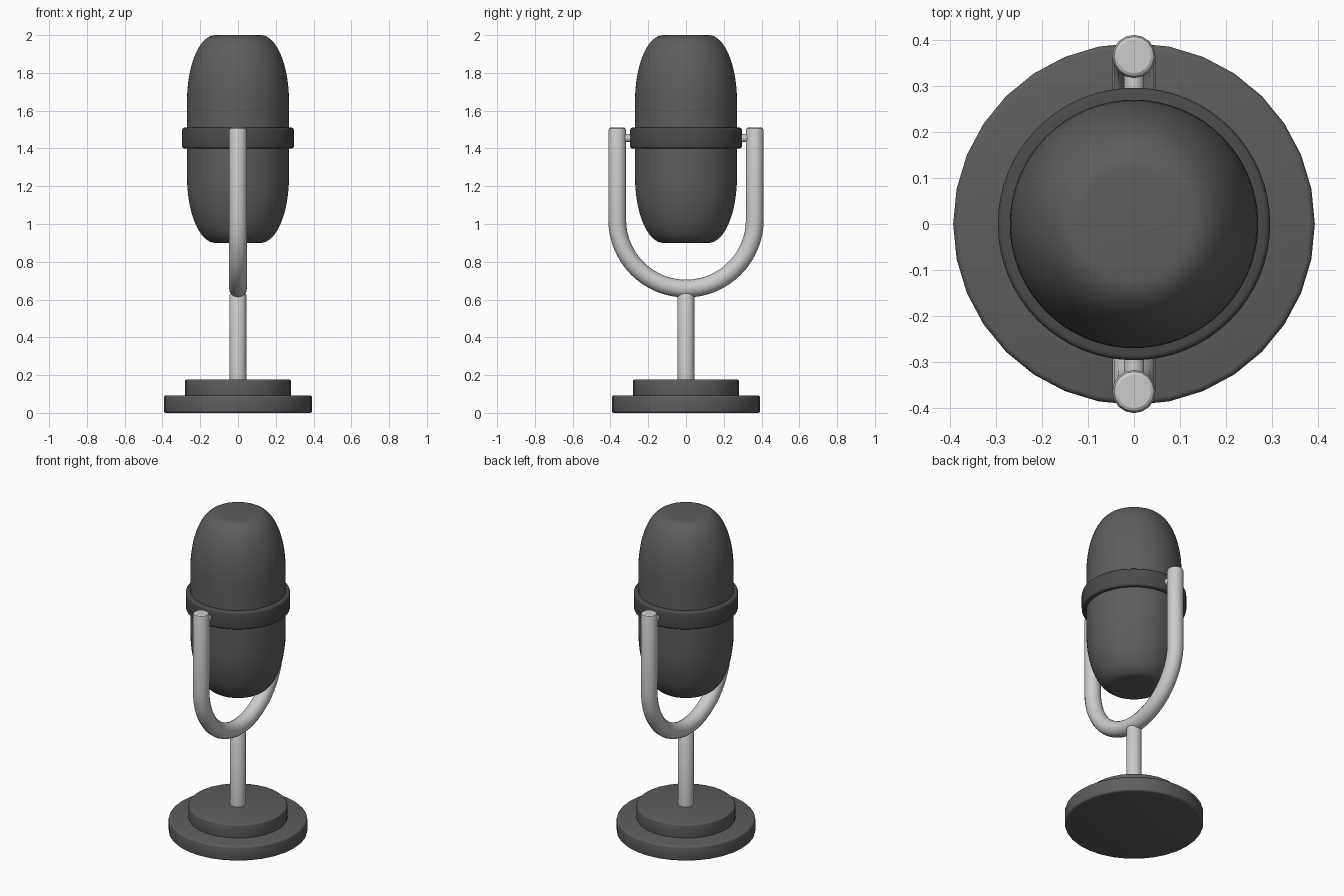
import bpy, bmesh
from math import sin, cos, pi, radians

if "Cube" in bpy.data.objects:
    bpy.data.objects.remove(bpy.data.objects["Cube"])


def material(name, v):
    m = bpy.data.materials.new(name)
    m.diffuse_color = (v, v, v, 1)
    m.use_nodes = True
    m.node_tree.nodes["Principled BSDF"].inputs["Base Color"].default_value = m.diffuse_color
    return m


dark = material("dark_grey", 0.11)
black = material("charcoal", 0.07)


def smooth(ob, mat=None):
    bpy.ops.object.select_all(action='DESELECT')
    ob.select_set(True)
    bpy.context.view_layer.objects.active = ob
    bpy.ops.object.shade_smooth_by_angle(angle=radians(35))
    if mat:
        ob.data.materials.append(mat)
    return ob


def lathe(name, profile, segs, mat=None):
    """Spin a bottom-to-top (radius, z) profile around z and cap any ends on the axis."""
    bm = bmesh.new()
    vs = [bm.verts.new((r, 0, z)) for r, z in profile]
    es = [bm.edges.new(p) for p in zip(vs, vs[1:])]
    bmesh.ops.spin(bm, geom=vs + es, cent=(0, 0, 0), axis=(0, 0, 1),
                   angle=2 * pi, steps=segs)
    bmesh.ops.remove_doubles(bm, verts=bm.verts, dist=1e-5)
    bmesh.ops.recalc_face_normals(bm, faces=bm.faces)
    me = bpy.data.meshes.new(name)
    bm.to_mesh(me)
    bm.free()
    ob = bpy.data.objects.new(name, me)
    bpy.context.collection.objects.link(ob)
    return smooth(ob, mat)


def disc(r, z0, z1, b):
    """Profile of a solid disc with rounded rims."""
    arc = [(b * sin(a), b * cos(a)) for a in (0, pi / 6, pi / 3, pi / 2)]
    return ([(0, z0)] + [(r - b + s, z0 + b - c) for s, c in arc]
            + [(r - b + s, z1 - b + c) for s, c in reversed(arc)] + [(0, z1)])


# Stepped base and stem
lathe("base_plate", disc(0.393, 0, 0.092, 0.012), 32, dark)
lathe("base_step", disc(0.28, 0.085, 0.176, 0.008), 32, dark)
lathe("stem", [(0, 0.16), (0.044, 0.16), (0.044, 0.625), (0.034, 0.64), (0, 0.64)], 32)

# Capsule head: elliptical shoulders around small flat ends
top = [(0.12 + 0.15 * cos(t), 1.65 + 0.35 * sin(t))
       for t in [i * pi / 32 for i in range(17)]]
bottom = [(r, 2.9 - z) for r, z in reversed(top)]
lathe("microphone_head", [(0, 0.9)] + bottom + top + [(0, 2.0)], 64, dark)

# Band around the head
lathe("middle_band", disc(0.296, 1.40, 1.51, 0.012), 64, black)

# U-shaped yoke: straight arms and a round bend, with softened tips
bend = [(0.364 * cos(a), 1.022 - 0.364 * sin(a))
        for a in [i * pi / 32 for i in range(33)]]
tips = [(1.51, 0.02), (1.51, 0.78), (1.506, 0.92), (1.496, 1.0)]
path = ([(0.364, z, s) for z, s in tips[2:]] + [(y, z, 1) for y, z in bend]
        + [(-0.364, z, s) for z, s in reversed(tips[2:])])
path = [(0.364, 1.51, 0.78)] + path + [(-0.364, 1.51, 0.78)]
cu = bpy.data.curves.new("yoke", 'CURVE')
cu.dimensions = '3D'
cu.bevel_depth = 0.047
cu.bevel_resolution = 6
cu.use_fill_caps = True
sp = cu.splines.new('POLY')
sp.points.add(len(path) - 1)
for p, (y, z, s) in zip(sp.points, path):
    p.co = (0, y, z, 1)
    p.radius = s
yoke = bpy.data.objects.new("yoke", cu)
bpy.context.collection.objects.link(yoke)
bpy.context.view_layer.objects.active = yoke
yoke.select_set(True)
bpy.ops.object.select_all(action='DESELECT')
yoke.select_set(True)
bpy.ops.object.convert(target='MESH')
smooth(bpy.context.view_layer.objects.active)

# Pivot pins joining the yoke to the band
for side, y in (("front", -0.31), ("back", 0.31)):
    bpy.ops.mesh.primitive_cylinder_add(vertices=24, radius=0.022, depth=0.06,
                                        location=(0, y, 1.455),
                                        rotation=(pi / 2, 0, 0))
    pin = bpy.context.object
    pin.name = side + "_pivot_pin"
    smooth(pin)
